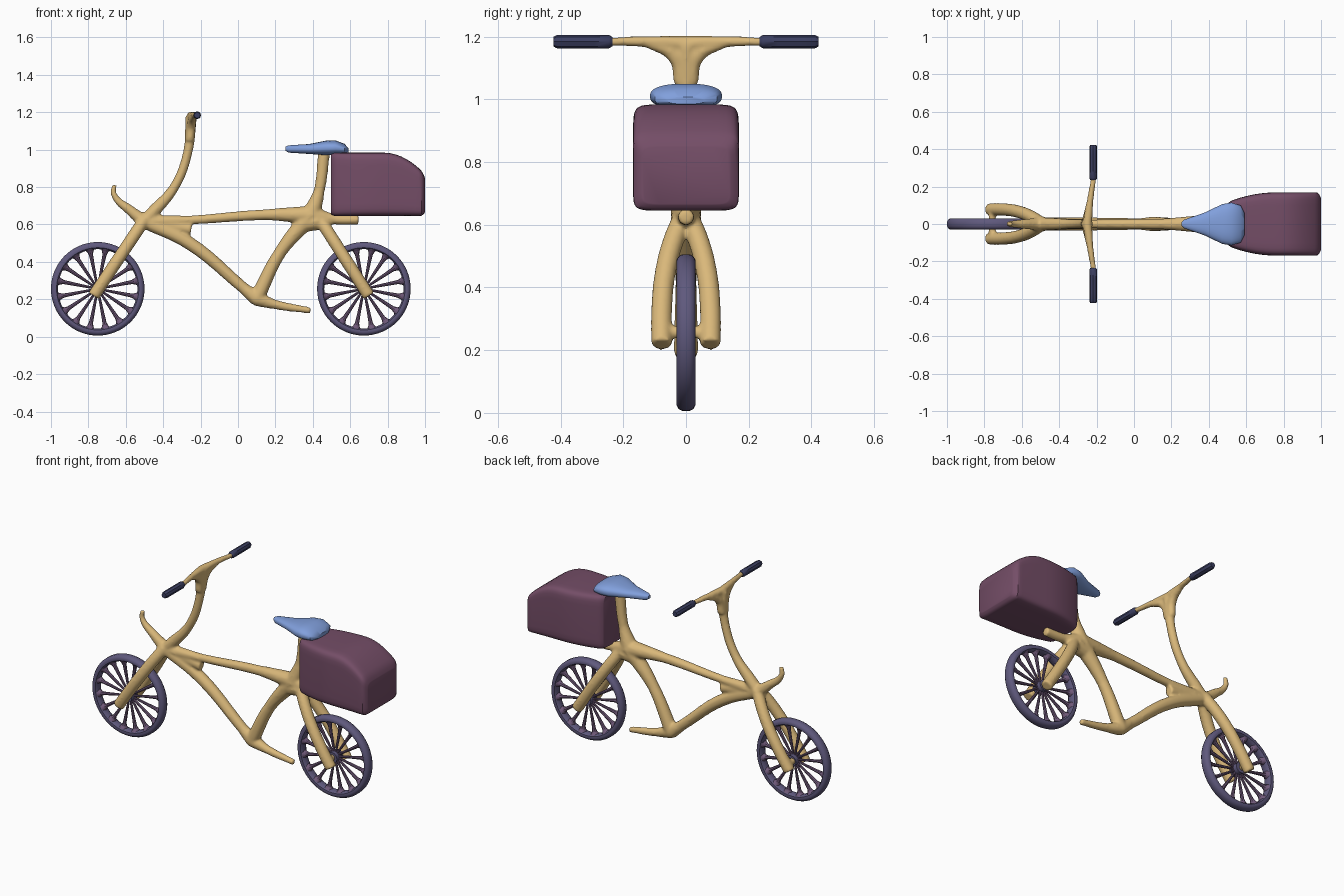
import bpy, bmesh, math

if "Cube" in bpy.data.objects:
    bpy.data.objects.remove(bpy.data.objects["Cube"])


def material(name, rgb):
    m = bpy.data.materials.new(name)
    m.diffuse_color = (*rgb, 1)
    m.use_nodes = True
    m.node_tree.nodes["Principled BSDF"].inputs["Base Color"].default_value = m.diffuse_color
    return m


TAN = material("tan_frame", (0.70, 0.48, 0.195))
BLUE = material("blue_seat", (0.22, 0.35, 0.72))
PLUM = material("plum_box", (0.175, 0.075, 0.135))
NAVY = material("navy_grip", (0.045, 0.05, 0.12))
SLATE = material("slate_wheel", (0.115, 0.10, 0.205))
MAUVE = material("mauve_spokes", (0.16, 0.10, 0.19))


def add(name, mesh, mat):
    mesh.materials.clear()
    mesh.materials.append(mat)
    for p in mesh.polygons:
        p.use_smooth = True
        p.material_index = 0
    mesh.set_sharp_from_angle(angle=math.radians(40))
    ob = bpy.data.objects.new(name, mesh)
    bpy.context.collection.objects.link(ob)
    return ob


def tubes(name, paths, mat, sides=2, steps=6):
    """Smooth tubes through (x, y, z, radius) points, as one mesh."""
    cu = bpy.data.curves.new(name + "_path", 'CURVE')
    cu.dimensions = '3D'
    cu.bevel_depth = 1
    cu.bevel_resolution = sides
    cu.resolution_u = steps
    cu.use_fill_caps = True
    for path in paths:
        s = cu.splines.new('BEZIER')
        s.bezier_points.add(len(path) - 1)
        for bp, (x, y, z, r) in zip(s.bezier_points, path):
            bp.co = (x, y, z)
            bp.radius = r
            bp.handle_left_type = bp.handle_right_type = 'AUTO'
    tmp = bpy.data.objects.new(name + "_path", cu)
    bpy.context.collection.objects.link(tmp)
    bpy.context.view_layer.update()
    dg = bpy.context.evaluated_depsgraph_get()
    me = bpy.data.meshes.new_from_object(tmp.evaluated_get(dg))
    bpy.data.objects.remove(tmp)
    bm = bmesh.new()
    bm.from_mesh(me)
    bmesh.ops.remove_doubles(bm, verts=bm.verts, dist=1e-5)
    bmesh.ops.recalc_face_normals(bm, faces=bm.faces)
    bm.to_mesh(me)
    bm.free()
    return add(name, me, mat)


def skin_rings(name, rings, mat, closed=False):
    """Bridge rings of points; cap the ends unless the rings close up."""
    bm = bmesh.new()
    vs = [[bm.verts.new(p) for p in ring] for ring in rings]
    n = len(vs[0])
    for i in range(len(vs) if closed else len(vs) - 1):
        a, b = vs[i], vs[(i + 1) % len(vs)]
        for k in range(n):
            bm.faces.new((a[k], a[(k + 1) % n], b[(k + 1) % n], b[k]))
    if not closed:
        bm.faces.new(vs[0])
        bm.faces.new(vs[-1])
    bmesh.ops.recalc_face_normals(bm, faces=bm.faces)
    me = bpy.data.meshes.new(name)
    bm.to_mesh(me)
    bm.free()
    return add(name, me, mat)


def loft(name, stations, power, mat, n=32):
    """Superellipse sections (x, half width, low z, high z) along x."""
    def sp(v):
        return math.copysign(abs(v) ** (2 / power), v)
    ts = [2 * math.pi * (k + 0.5) / n for k in range(n)]
    return skin_rings(name, [[(x, w * sp(math.cos(t)), (lo + hi) / 2 + (hi - lo) / 2 * sp(math.sin(t)))
                              for t in ts] for x, w, lo, hi in stations], mat)


def flat(*pts):
    return [(x, 0, z, r) for x, z, r in pts]


def mirrored(path):
    return [path, [(x, -y, z, r) for x, y, z, r in path]]


# Frame: tubes in the middle plane, meeting at shared joints
HEAD, CRANK, CLUSTER = (-0.5, 0.615, .037), (0.1, 0.203, .04), (0.39, 0.65, .05)
paths = [flat(HEAD, (-0.25, 0.624, .024), (0.15, 0.652, .029), CLUSTER)]
paths += [flat(HEAD, (-0.26, 0.50, .036), (0.03, 0.26, .031), CRANK)]
paths += [flat(CRANK, (0.2, 0.172, .025), (0.388, 0.14, .017))]
paths += [flat(CRANK, (0.225, 0.45, .033), CLUSTER)]
paths += [flat(CLUSTER, (0.434, 0.78, .029), (0.46, 0.985, .032))]
paths += [flat(CLUSTER, (0.52, 0.627, .027), (0.645, 0.625, .026))]
# gussets, stem and front hook
paths += [flat((-0.42, 0.60, .028), (-0.25, 0.575, .03)), flat((0.33, 0.60, .045), (0.43, 0.62, .05))]
paths += [flat(HEAD, (-0.45, 0.67, .034), (-0.34, 0.80, .026), (-0.27, 0.98, .025), (-0.25, 1.175, .031))]
paths += [flat(HEAD, (-0.57, 0.67, .028), (-0.665, 0.765, .016), (-0.66, 0.812, .013))]
# handlebar halves with flares
paths += mirrored([(-0.25, 0, 1.178, .026), (-0.235, 0.12, 1.184, .018), (-0.215, 0.25, 1.184, .014)])
paths += mirrored([(-0.258, 0.015, 1.05, .024), (-0.25, 0.032, 1.135, .026), (-0.235, 0.13, 1.184, .016)])
# fork legs, rear stays and axles
for top, bottom, axle in ((-0.5, -0.772, -0.758), (0.44, 0.7, 0.673)):
    paths += mirrored([(top + (bottom - top) * f, y, 0.625 - 0.407 * f, .034) for f, y in
                       ((0, .008), (.2, .042), (.45, .067), (.7, .077), (1, .078))])
    paths += [[(axle, y, 0.258, .02) for y in (-0.08, 0.08)]]
frame = tubes("frame", paths, TAN, sides=4)
rem = frame.modifiers.new("blend", 'REMESH')
rem.mode = 'VOXEL'
rem.voxel_size = 0.008
rem.use_smooth_shade = True
soft = frame.modifiers.new("soften", 'SMOOTH')
soft.iterations = 5

# Wheels: turned rim, flared spokes and hub
half = [(0.250, .012), (0.243, .024), (0.232, .030), (0.220, .028), (0.212, .015)]
rim = half + [(r, -y) for r, y in reversed(half)]
for name, cx in (("front", -0.75), ("rear", 0.673)):
    cz, seg, count = 0.256, 64, 16
    angles = [2 * math.pi * i / seg for i in range(seg)]
    skin_rings(name + "_rim", [[(cx + r * math.cos(a), y, cz + r * math.sin(a))
                                for r, y in rim] for a in angles], SLATE, closed=True)
    spokes = []
    for i in range(count):
        a = 2 * math.pi * (i + 0.5) / count
        spokes.append([(cx + d * math.cos(a), 0, cz + d * math.sin(a), r) for d, r in
                       ((.02, .006), (.185, .011), (.203, .017), (.216, .027))])
    tubes(name + "_spokes", spokes, MAUVE, steps=3)
    tubes(name + "_hub", [[(cx, y, cz, .034) for y in (-.03, .03)]], SLATE, sides=4)

# Grips
for side, s in (("left", -1), ("right", 1)):
    tubes(side + "_grip", [[(-0.218, s * y, 1.184, r) for y, r in
                            ((.235, .015), (.245, .021), (.412, .021), (.422, .016))]], NAVY, steps=3)

# Seat: teardrop
loft("seat", [(.253, .01, .995, 1.015), (.27, .024, .984, 1.023), (.38, .062, .977, 1.03),
              (.47, .106, .97, 1.048), (.52, .115, .97, 1.05), (.57, .1, .974, 1.031),
              (.59, .06, .985, 1.008)], 2.5, BLUE)

# Cargo box: narrows toward the seat, lid slopes down at the back, rounded ends
stations = []
for i in range(25):
    x = 0.498 + 0.502 * (1 - math.cos(math.pi * i / 24)) / 2
    end = max(0, 1 - min(x - 0.498, 1 - x) / 0.025) ** 2
    inset = end * (0.03 if x > 0.7 else 0.012)
    width = 0.169 - 0.052 * max(0, (0.76 - x) / 0.26) ** 2
    lid = 0.984 - 0.115 * max(0, (x - 0.78) / 0.22) ** 2
    stations.append((x, width - inset, 0.645 + inset * 0.7, lid - inset * 0.7))
loft("cargo_box", stations, 9, PLUM)
